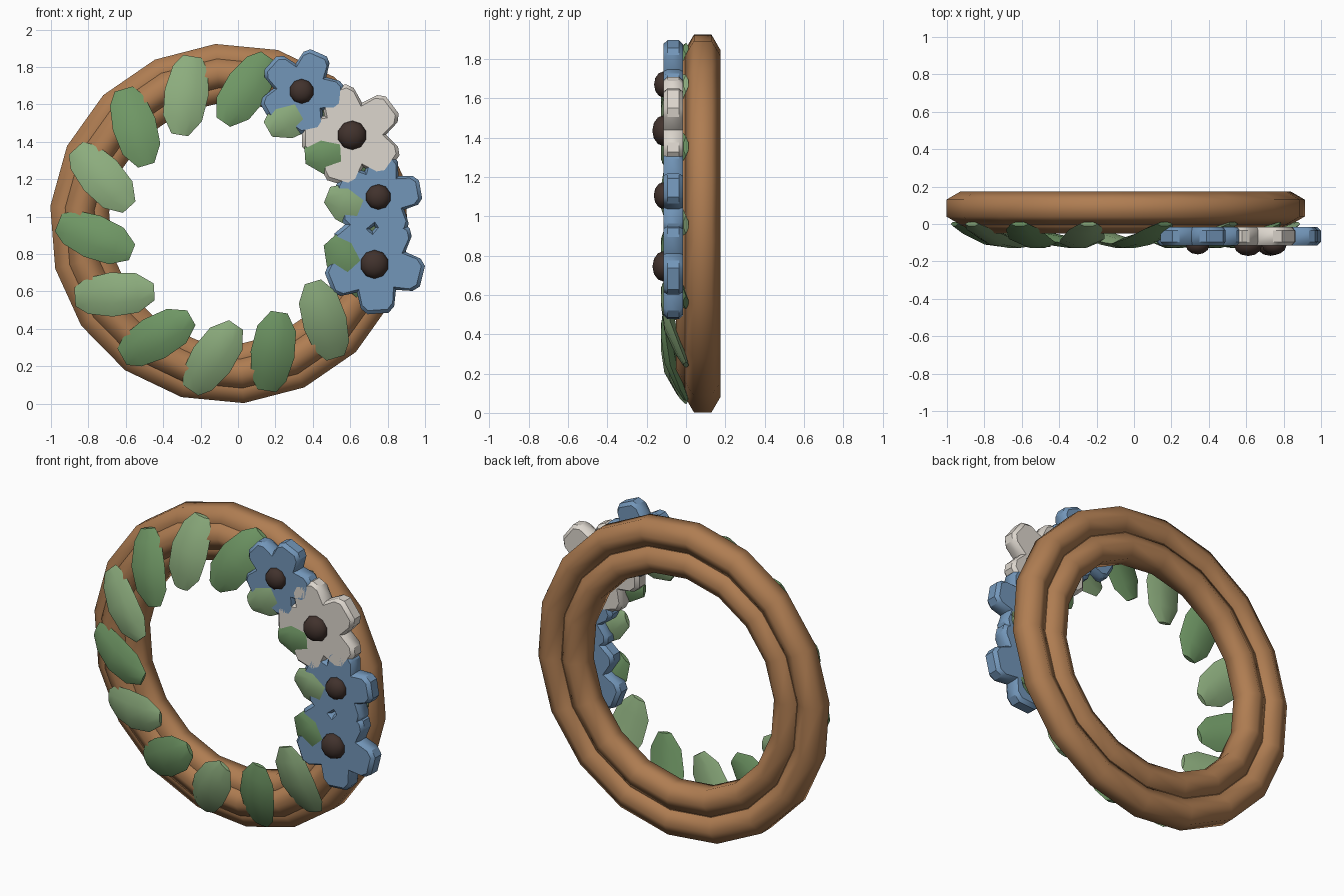
import bpy, bmesh
from math import sin, cos, radians, pi

if "Cube" in bpy.data.objects:
    bpy.data.objects.remove(bpy.data.objects["Cube"])

CX, CZ = -0.045, 0.963  # wreath centre


def material(name, rgb):
    m = bpy.data.materials.new(name)
    m.diffuse_color = (*rgb, 1)
    m.use_nodes = True
    m.node_tree.nodes["Principled BSDF"].inputs["Base Color"].default_value = m.diffuse_color
    return m


WOOD = material("brown_wood", (0.43, 0.205, 0.084))
GREENS = [material("light_green", (0.262, 0.413, 0.205)),
          material("dark_green", (0.16, 0.31, 0.13))]
BLUE = material("petal_blue", (0.17, 0.305, 0.485))
WHITE = material("petal_white", (0.716, 0.67, 0.61))
DARK = material("seed_brown", (0.053, 0.032, 0.026))


def finish(name, bm, mat, angle):
    bmesh.ops.recalc_face_normals(bm, faces=bm.faces)
    me = bpy.data.meshes.new(name)
    bm.to_mesh(me)
    bm.free()
    ob = bpy.data.objects.new(name, me)
    bpy.context.collection.objects.link(ob)
    me.materials.append(mat)
    bpy.ops.object.select_all(action='DESELECT')
    ob.select_set(True)
    bpy.context.view_layer.objects.active = ob
    bpy.ops.object.shade_smooth_by_angle(angle=radians(angle))
    return ob


def bridge(bm, loops, closed):
    pairs = list(zip(loops, loops[1:] + loops[:1])) if closed else list(zip(loops, loops[1:]))
    for a, b in pairs:
        for i in range(len(a)):
            j = (i + 1) % len(a)
            bm.faces.new((a[i], a[j], b[j], b[i]))


# hexagonal tube ring, 18 segments around
def ring(name, major, y, tube=0.09):
    bm = bmesh.new()
    loops = []
    for i in range(18):
        a = radians(14.5 + 20 * i)
        loop = []
        for k in range(6):
            b = radians(30 + 60 * k)
            r = major + tube * cos(b)
            loop.append(bm.verts.new((CX + r * cos(a), y + tube * sin(b), CZ + r * sin(a))))
        loops.append(loop)
    bridge(bm, loops, True)
    finish(name, bm, WOOD, 75)


ring("outer_ring", 0.885, 0.085)
ring("inner_ring", 0.725, 0.085)
ring("front_ring", 0.805, 0.04)

# leaf: (distance along, half width, y of the middle, half thickness)
STATIONS = [(-0.215, 0.05, 0.0, 0.012), (-0.15, 0.095, -0.03, 0.022),
            (-0.02, 0.118, -0.08, 0.03), (0.12, 0.105, -0.102, 0.026),
            (0.21, 0.045, -0.11, 0.012)]


def leaf(name, angle, mat):
    a = radians(angle)
    d = a + pi + radians(-28)  # inward, with a swirl
    ox, oz = CX + 0.72 * cos(a), CZ + 0.72 * sin(a)
    bm = bmesh.new()
    loops = []
    for s, w, y, t in STATIONS:
        section = [(-w, 0), (-w * 0.4, -t), (w * 0.4, -t), (w, 0), (w * 0.4, t), (-w * 0.4, t)]
        loops.append([bm.verts.new((ox + s * cos(d) - p * sin(d), y + q,
                                    oz + s * sin(d) + p * cos(d))) for p, q in section])
    bridge(bm, loops, False)
    bm.faces.new(loops[0])
    bm.faces.new(loops[-1])
    finish(name, bm, mat, 40)


for i in range(14):
    leaf(f"leaf_{i + 1}", 6 + i * 360 / 14, GREENS[i % 2])

# five-petal flower: (radius factor, angle offset) outline of one petal
PETAL = [(0.66, -36), (0.92, -21), (1.0, -12), (1.0, 12), (0.92, 21)]


def flower(name, x, z, radius, turn, mat, button):
    pts = [(radius * f, radians(turn + 72 * k + o)) for k in range(5) for f, o in PETAL]
    bm = bmesh.new()
    loops = []
    for y, inset in ((-0.015, 0.02), (-0.035, 0), (-0.095, 0), (-0.115, 0.02)):
        loops.append([bm.verts.new((x + (r - inset) * cos(a), y, z + (r - inset) * sin(a)))
                      for r, a in pts])
    bridge(bm, loops, False)
    bm.faces.new(loops[0])
    bm.faces.new(loops[-1])
    finish(name + "_petals", bm, mat, 35)
    # domed seed head
    bpy.ops.mesh.primitive_uv_sphere_add(segments=10, ring_count=6, radius=1,
                                         location=(x, -0.115, z), rotation=(pi / 2, 0, 0))
    ob = bpy.context.object
    ob.name = name + "_centre"
    ob.scale = (button, button, button * 0.72)
    ob.data.materials.append(DARK)
    bpy.ops.object.shade_smooth_by_angle(angle=radians(60))


flower("top_blue_flower", 0.34, 1.67, 0.23, 66, BLUE, 0.066)
flower("white_flower", 0.61, 1.435, 0.275, 37, WHITE, 0.078)
flower("middle_blue_flower", 0.75, 1.105, 0.235, 10, BLUE, 0.068)
flower("lower_blue_flower", 0.73, 0.745, 0.27, -14, BLUE, 0.077)
